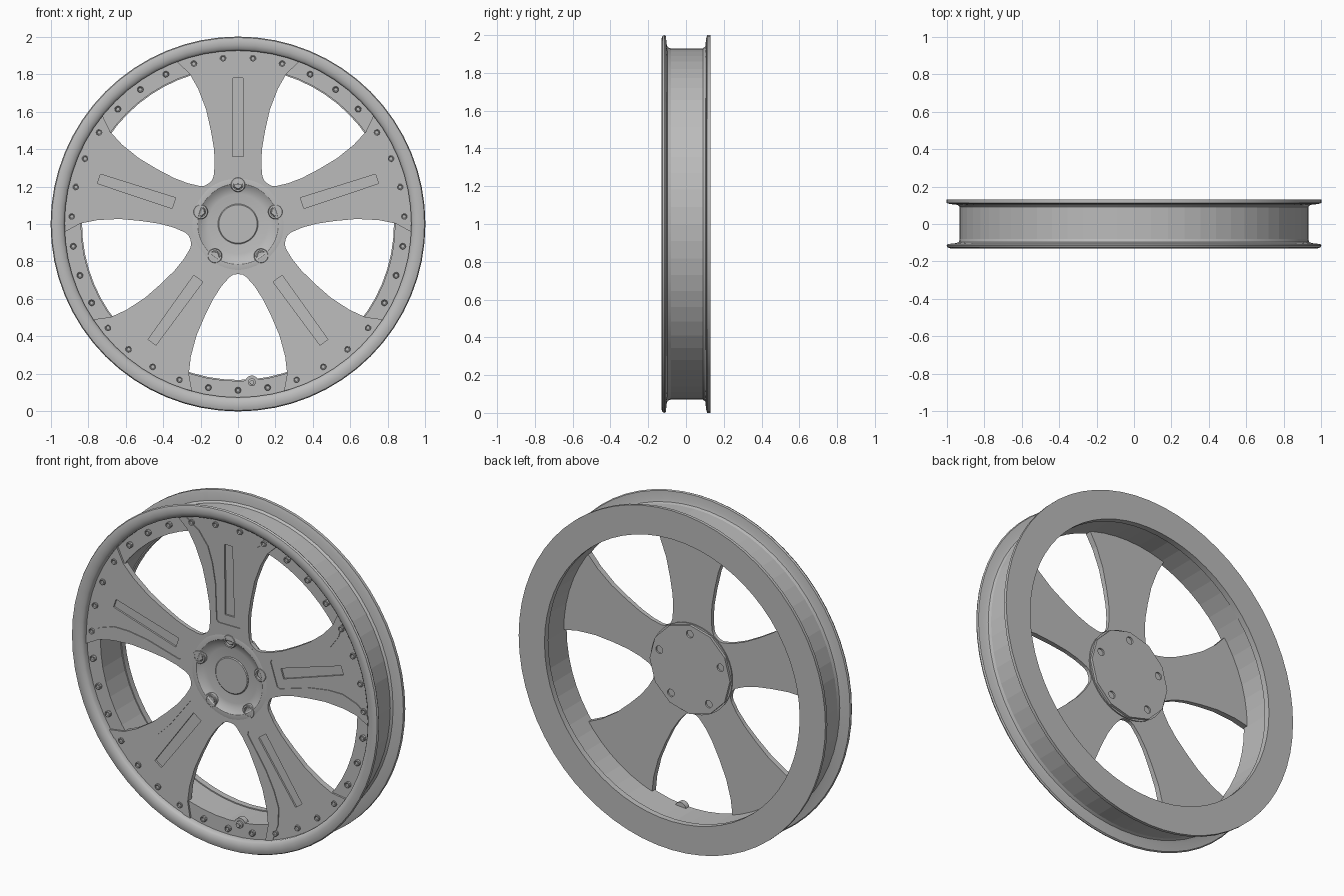
import bpy, bmesh, math
from mathutils import Matrix

cube = bpy.data.objects.get("Cube")
if cube:
    bpy.data.objects.remove(cube)

metal = bpy.data.materials.new("grey_metal")
grey = (0.5, 0.5, 0.5, 1)
metal.use_nodes = True
metal.diffuse_color = grey
metal.node_tree.nodes["Principled BSDF"].inputs["Base Color"].default_value = grey
CENTRE = Matrix.Translation((0, 0, 1))


def turn(degrees):
    # clockwise from the top, about the axle
    return CENTRE @ Matrix.Rotation(math.radians(degrees), 4, 'Y')


def finish(name, bm, smooth=None, matrix=CENTRE):
    bmesh.ops.recalc_face_normals(bm, faces=bm.faces)
    mesh = bpy.data.meshes.new(name)
    bm.to_mesh(mesh)
    bm.free()
    mesh.materials.append(metal)
    obj = bpy.data.objects.new(name, mesh)
    bpy.context.collection.objects.link(obj)
    obj.matrix_world = matrix
    if smooth:
        bpy.ops.object.select_all(action='DESELECT')
        obj.select_set(True)
        bpy.context.view_layer.objects.active = obj
        bpy.ops.object.shade_smooth_by_angle(angle=math.radians(smooth))
    return obj


def lathe(name, profile, sides, closed=True, smooth=None, matrix=CENTRE):
    """Spin (radius, y) points about the axle."""
    bm = bmesh.new()
    verts = [bm.verts.new((0, y, r)) for r, y in profile]
    edges = [bm.edges.new(p) for p in zip(verts, verts[1:])]
    if closed:
        edges.append(bm.edges.new((verts[-1], verts[0])))
    bmesh.ops.spin(bm, geom=verts + edges, axis=(0, 1, 0), cent=(0, 0, 0),
                   angle=math.tau, steps=sides, use_merge=True)
    bmesh.ops.remove_doubles(bm, verts=bm.verts, dist=0.0001)
    return finish(name, bm, smooth, matrix)


def slab(name, half, front, back):
    """Mirrored outline of (x, height) points between two depth functions."""
    outline = half + [(-x, d) for x, d in reversed(half) if x > 0]
    bm = bmesh.new()
    rings = [[bm.verts.new((x, f(d), d)) for x, d in outline] for f in (front, back)]
    for ring in rings:
        bm.faces.new(ring)
    n = len(outline)
    for i in range(n):
        j = (i + 1) % n
        bm.faces.new((rings[0][i], rings[0][j], rings[1][j], rings[1][i]))
    return finish(name, bm)


def cut(obj, cutters):
    for c in cutters:
        mod = obj.modifiers.new("cut", 'BOOLEAN')
        mod.operation, mod.solver, mod.object = 'DIFFERENCE', 'EXACT', c
    bpy.context.view_layer.update()
    dg = bpy.context.evaluated_depsgraph_get()
    mesh = bpy.data.meshes.new_from_object(obj.evaluated_get(dg))
    obj.modifiers.clear()
    obj.data = mesh
    for c in cutters:
        bpy.data.objects.remove(c)


# Rim: faceted barrel, back flange and the rounded front lip
lathe("barrel", [(.838, -.06), (.838, -.085), (.93, -.085), (.93, .1), (.838, .1)], 64)
lathe("back_flange", [(.93, .09), (.94, .102), (.985, .107), (1, .112), (1, .13),
                      (.832, .13), (.832, .095)], 64, smooth=35)
lathe("front_lip", [(.925, -.08), (.925, -.112), (.935, -.122), (.955, -.13), (.98, -.13),
                    (.995, -.125), (1, -.115), (.995, -.107), (.95, -.102),
                    (.935, -.097), (.93, -.08)], 64, smooth=45)


# Spokes: sloping plates with a sunken panel and a deeper centre slot
def face_y(offset):
    return lambda d: -.073 - .027 * d + offset


def flat(y):
    return lambda d: y


spoke_half = [(0, .215), (.07, .204), (.126, .174), (.157, .216), (.139, .233), (.13, .255),
              (.124, .32), (.128, .4), (.145, .5), (.17, .61), (.212, .72), (.257, .8),
              (.325, .865), (.24, .896), (.12, .92), (0, .927)]
panel_half = [(0, .305), (.07, .305), (.083, .318), (.087, .53), (.105, .65),
              (.132, .74), (.19, .82), (.29, .89), (.29, 1), (0, 1)]
slot_half = [(0, .36), (.03, .36), (.026, .78), (0, .78)]
spoke = slab("spoke", spoke_half, face_y(0), flat(-.058))
cut(spoke, [slab("panel_cutter", panel_half, flat(-.2), face_y(.005)),
            slab("slot_cutter", slot_half, flat(-.2), face_y(.015))])
for k in range(1, 5):
    copy = spoke.copy()
    copy.name = "spoke"
    copy.matrix_world = turn(72 * k)
    bpy.context.collection.objects.link(copy)

# Hub: dished front with a centre cap, and a drilled plate behind
lathe("hub_dish", [(0, -.055), (.16, -.056), (.185, -.062), (.205, -.073), (.215, -.08),
                   (.24, -.08), (.262, -.074), (.265, -.05), (0, -.05)], 48, False, 25)
lathe("centre_cap", [(0, -.061), (.102, -.061), (.107, -.057), (.107, -.05)], 48, False, 30)
plate = lathe("hub_back_plate", [(0, -.055), (.262, -.055), (.262, -.035), (0, -.035)], 12, False)
lug_spots = [turn(72 * k) @ Matrix.Translation((0, 0, .21)) for k in range(5)]
cut(plate, [lathe("hole_cutter", [(0, -.045), (.022, -.045), (.022, 0), (0, 0)], 16,
                  False, matrix=m) for m in lug_spots])

# Wheel nuts: a round collar with a hexagonal nut inside
for m in lug_spots:
    lathe("nut_collar", [(.027, -.055), (.027, -.082), (.036, -.082), (.039, -.078),
                         (.039, -.055)], 24, smooth=30, matrix=m)
    lathe("wheel_nut", [(0, -.075), (.022, -.075), (.026, -.07), (.026, -.055)], 6, False, matrix=m)

# Small bolts around the rim face
for i in range(35):
    m = turn((i + .5) * 360 / 35) @ Matrix.Translation((0, 0, .887))
    lathe("rim_bolt", [(.009, -.08), (.009, -.098), (.014, -.102), (.017, -.1), (.017, -.08)],
          10, matrix=m)
    lathe("rim_bolt_head", [(0, -.099), (.01, -.099), (.01, -.08)], 6, False, matrix=m)

# Air valve on a rounded tab at the bottom
m = turn(175) @ Matrix.Translation((0, 0, .848))
lathe("valve_tab", [(0, -.086), (.036, -.086), (.036, -.055), (0, -.055)], 20, False, 30, m)
lathe("valve_stem", [(0, -.108), (.012, -.108), (.012, -.1), (.021, -.097), (.021, -.08)],
      16, False, 30, m)
